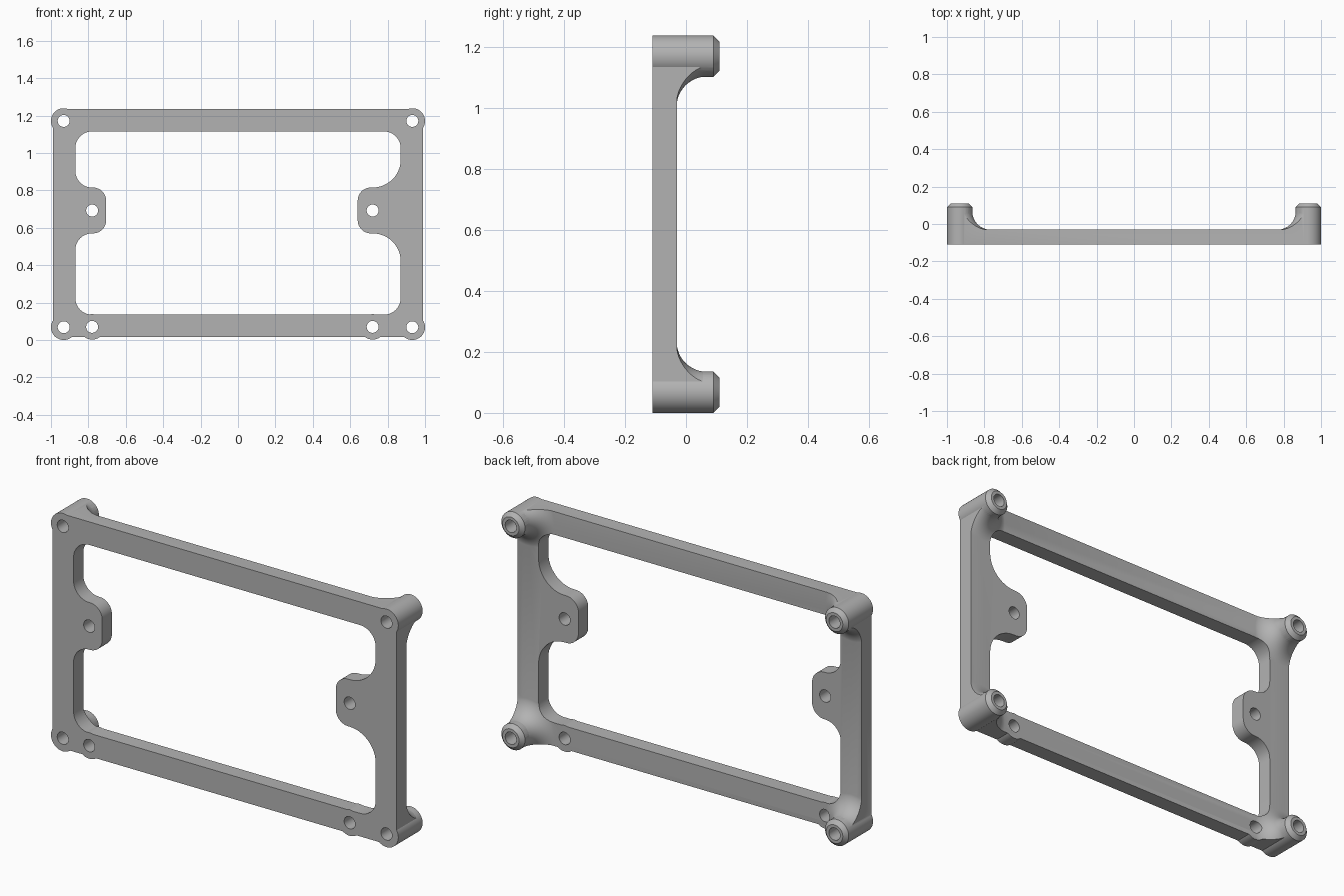
import bpy, bmesh, math
from mathutils import Vector

cube = bpy.data.objects.get("Cube")
if cube:
    bpy.data.objects.remove(cube, do_unlink=True)

grey = bpy.data.materials.new("plain grey")
grey.use_nodes = True
colour = (0.45, 0.45, 0.45, 1)
grey.diffuse_color = colour
grey.node_tree.nodes["Principled BSDF"].inputs["Base Color"].default_value = colour

FRONT, BACK, TIP = -0.11, -0.03, 0.11
TALL = 0.08
POST_R, HOLE_R, FLARE = 0.068, 0.032, 0.1
POSTS = [(x, z) for x in (-0.932, 0.932) for z in (0.068, 1.171)]
LUGS = [(-0.78, 0.07), (0.72, 0.07)]
TAB_HOLES = [(-0.78, 0.692), (0.72, 0.692)]


def finish(name, bm):
    bmesh.ops.recalc_face_normals(bm, faces=bm.faces)
    mesh = bpy.data.meshes.new(name)
    bm.to_mesh(mesh)
    bm.free()
    mesh.materials.append(grey)
    obj = bpy.data.objects.new(name, mesh)
    bpy.context.collection.objects.link(obj)
    return obj


def prism(name, corners, y0, y1, steps=12):
    """Extrude a right-angled outline of (x, z, corner radius) along y."""
    pts = []
    for i, (x, z, r) in enumerate(corners):
        p = Vector((x, z))
        u = (Vector(corners[i - 1][:2]) - p).normalized()
        v = (Vector(corners[(i + 1) % len(corners)][:2]) - p).normalized()
        if r == 0:
            pts.append(p)
            continue
        for k in range(steps + 1):
            t = math.pi / 2 * k / steps
            pts.append(p + (u + v) * r - r * (v * math.cos(t) + u * math.sin(t)))
    bm = bmesh.new()
    face = bm.faces.new([bm.verts.new((p.x, y0, p.y)) for p in pts])
    out = bmesh.ops.extrude_face_region(bm, geom=[face])
    moved = [e for e in out["geom"] if isinstance(e, bmesh.types.BMVert)]
    bmesh.ops.translate(bm, verts=moved, vec=(0, y1 - y0, 0))
    return finish(name, bm)


def lathe(name, profile, centre, sides=48):
    """Turn a profile of (radius, y) about a y-axis through centre."""
    bm = bmesh.new()
    rings = []
    for r, y in profile:
        rings.append([bm.verts.new((centre[0] + r * math.cos(a), y, centre[1] + r * math.sin(a)))
                      for a in (2 * math.pi * (k + 0.5) / sides for k in range(sides))])
    for a, b in zip(rings, rings[1:]):
        for k in range(sides):
            n = (k + 1) % sides
            bm.faces.new((a[k], a[n], b[n], b[k]))
    bm.faces.new(rings[0])
    bm.faces.new(rings[-1])
    return finish(name, bm)


def combine(target, tool, operation):
    """Apply a boolean and discard the tool."""
    mod = target.modifiers.new(operation, "BOOLEAN")
    mod.operation, mod.solver, mod.object = operation, "EXACT", tool
    bpy.context.view_layer.update()
    graph = bpy.context.evaluated_depsgraph_get()
    mesh = bpy.data.meshes.new_from_object(target.evaluated_get(graph))
    target.modifiers.clear()
    target.data = mesh
    bpy.data.objects.remove(tool, do_unlink=True)


# Tall blank with the two lower screw lugs
outer = [(-0.99, 1.235, 0.06), (0.99, 1.235, 0.06), (0.99, 0.015, 0.06), (-0.99, 0.015, 0.06)]
frame = prism("mounting_frame", outer, FRONT, TALL)
opening = [
    (-0.87, 1.115, 0.09), (0.87, 1.115, 0.09),
    (0.87, 0.815, 0.15), (0.64, 0.815, 0.07), (0.64, 0.57, 0.07), (0.87, 0.57, 0.15),
    (0.87, 0.135, 0.09), (-0.87, 0.135, 0.09),
    (-0.87, 0.57, 0.09), (-0.705, 0.57, 0.07), (-0.705, 0.815, 0.07), (-0.87, 0.815, 0.09)]
combine(frame, prism("opening", opening, -0.3, 0.3), "DIFFERENCE")
for c in LUGS:
    combine(frame, lathe("lug", [(POST_R, FRONT), (POST_R, TALL)], c), "UNION")

# Cut the back down to thickness, leaving a curved flare at each corner
clearance = prism("clearance", [(-1.5, 1.6, 0), (1.5, 1.6, 0), (1.5, -0.4, 0), (-1.5, -0.4, 0)], BACK, 0.3)
flare = [(POST_R + FLARE, -0.1)]
for k in range(13):
    t = math.pi / 2 * k / 12
    flare.append((POST_R - 0.001 + FLARE * (1 - math.sin(t)), BACK - 0.001 + FLARE * (1 - math.cos(t))))
flare.append((POST_R - 0.001, 0.4))
for c in POSTS:
    combine(clearance, lathe("flare", flare, c), "DIFFERENCE")
combine(frame, clearance, "DIFFERENCE")

# Corner posts with chamfered tips
for c in POSTS:
    post = [(POST_R, FRONT), (POST_R, TIP - 0.02), (POST_R - 0.02, TIP)]
    combine(frame, lathe("post", post, c), "UNION")

# Screw holes
for c in POSTS + LUGS + TAB_HOLES:
    combine(frame, lathe("hole", [(HOLE_R, -0.3), (HOLE_R, 0.3)], c, 32), "DIFFERENCE")

bpy.ops.object.select_all(action="DESELECT")
frame.select_set(True)
bpy.context.view_layer.objects.active = frame
bpy.ops.object.shade_smooth_by_angle(angle=math.radians(30))
